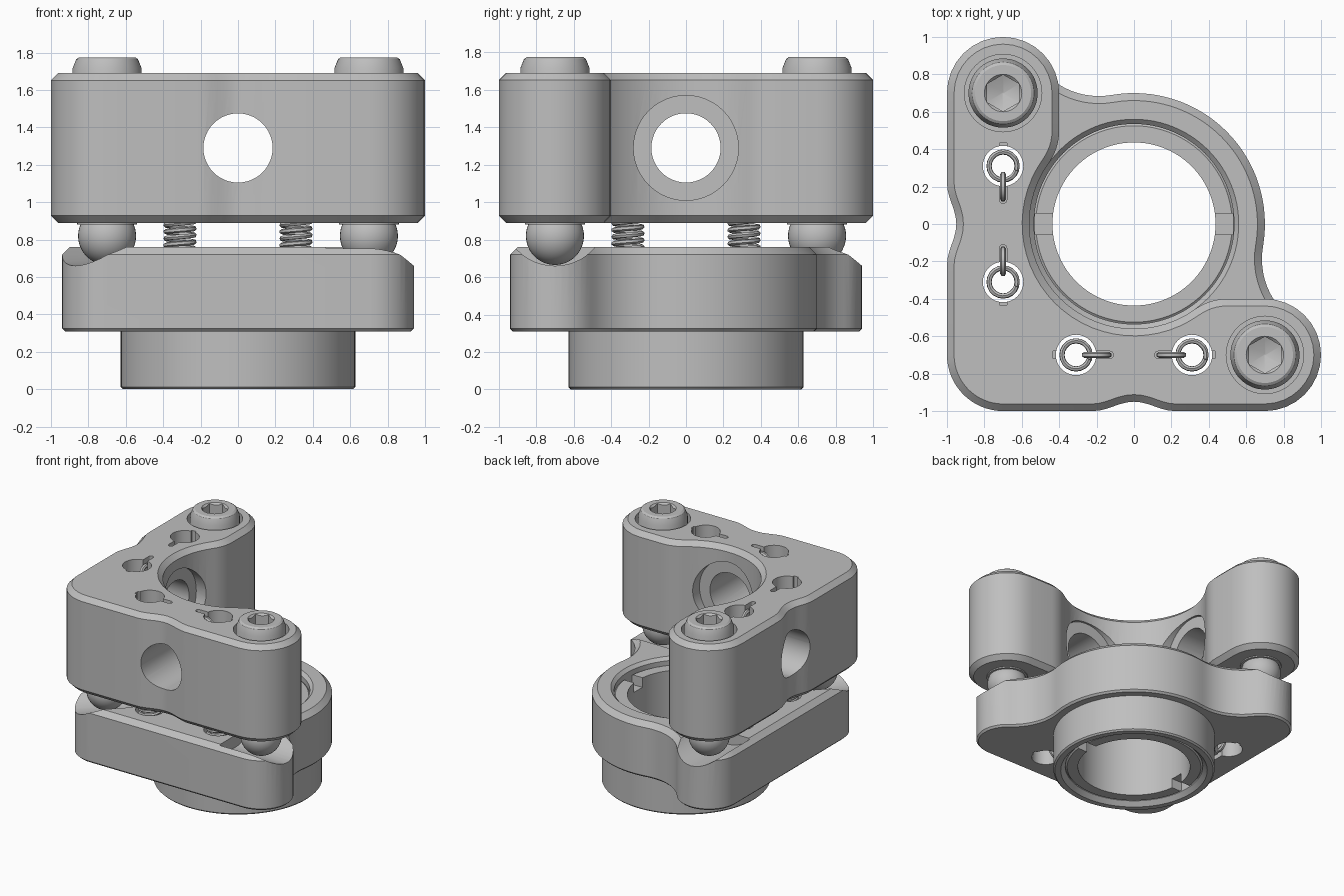
import bpy, bmesh, math
from math import pi, cos, sin
from mathutils import Matrix, Vector

if "Cube" in bpy.data.objects:
    bpy.data.objects.remove(bpy.data.objects["Cube"], do_unlink=True)

steel = bpy.data.materials.new("grey metal")
steel.use_nodes = True
GREY = (0.52, 0.52, 0.52, 1)
steel.diffuse_color = GREY
steel.node_tree.nodes["Principled BSDF"].inputs["Base Color"].default_value = GREY


def make(name, bm):
    bmesh.ops.recalc_face_normals(bm, faces=bm.faces)
    me = bpy.data.meshes.new(name)
    bm.to_mesh(me)
    bm.free()
    me.materials.append(steel)
    ob = bpy.data.objects.new(name, me)
    bpy.context.collection.objects.link(ob)
    return ob


def activate(ob):
    bpy.ops.object.select_all(action='DESELECT')
    ob.select_set(True)
    bpy.context.view_layer.objects.active = ob


def smooth(ob):
    activate(ob)
    bpy.ops.object.shade_smooth_by_angle(angle=math.radians(30))


def cut(ob, cutter):
    """Subtract a cutter, then delete it."""
    cutter.hide_render = True
    mod = ob.modifiers.new("cut", 'BOOLEAN')
    mod.operation, mod.solver, mod.object = 'DIFFERENCE', 'EXACT', cutter
    activate(ob)
    bpy.ops.object.modifier_apply(modifier=mod.name)
    bpy.data.objects.remove(cutter, do_unlink=True)


def lathe(name, profile, at=(0, 0), n=64, closed=False, turn=0):
    """Turn (radius, z) points about a vertical axis; caps open ends."""
    bm = bmesh.new()
    angles = [2 * pi * i / n + turn for i in range(n)]
    rings = [[bm.verts.new((at[0] + r * cos(a), at[1] + r * sin(a), z)) for a in angles]
             for r, z in profile]
    pairs = list(zip(rings, rings[1:]))
    if closed:
        pairs.append((rings[-1], rings[0]))
    else:
        bm.faces.new(rings[0])
        bm.faces.new(rings[-1])
    for a, b in pairs:
        for i in range(n):
            j = (i + 1) % n
            bm.faces.new((a[i], a[j], b[j], b[i]))
    return make(name, bm)


def rod(a, b, r, n=48):
    """Cylinder cutter between two points."""
    a, b = Vector(a), Vector(b)
    m = Matrix.Translation((a + b) / 2) @ (b - a).to_track_quat('Z', 'Y').to_matrix().to_4x4()
    bm = bmesh.new()
    bmesh.ops.create_cone(bm, cap_ends=True, segments=n, radius1=r, radius2=r,
                          depth=(b - a).length, matrix=m)
    return make("cutter", bm)


def box(lo, hi):
    lo, hi = Vector(lo), Vector(hi)
    bm = bmesh.new()
    bmesh.ops.create_cube(bm, size=1, matrix=Matrix.Translation((lo + hi) / 2)
                          @ Matrix.Diagonal((*(hi - lo), 1)))
    return make("cutter", bm)


def arc(c, r, a0, a1, n=16):
    return [(c[0] + r * cos(math.radians(a0 + (a1 - a0) * i / n)),
             c[1] + r * sin(math.radians(a0 + (a1 - a0) * i / n))) for i in range(n + 1)]


def angle(c, p):
    return math.degrees(math.atan2(p[1] - c[1], p[0] - c[0]))


def swap(pts):
    """Mirror a path across the x = y diagonal, reversing its order."""
    return [(y, x) for x, y in reversed(pts)]


def plate(name, pts, z0, z1, chamfer_low, chamfer_top):
    """Extruded outline with chamfered rims."""
    clean = [p for i, p in enumerate(pts) if math.dist(p, pts[i - 1]) > 0.004]
    bm = bmesh.new()
    face = bm.faces.new([bm.verts.new((x, y, z0)) for x, y in clean])
    ext = bmesh.ops.extrude_face_region(bm, geom=[face])
    bmesh.ops.translate(bm, vec=(0, 0, z1 - z0),
                        verts=[g for g in ext["geom"] if isinstance(g, bmesh.types.BMVert)])
    bmesh.ops.recalc_face_normals(bm, faces=bm.faces)
    for z, w in ((z0, chamfer_low), (z1, chamfer_top)):
        rim = [e for e in bm.edges if all(abs(v.co.z - z) < 1e-5 for v in e.verts)]
        bmesh.ops.bevel(bm, geom=rim, offset=w, segments=1, affect='EDGES', clamp_overlap=False)
    return make(name, bm)


P = 0.7                                   # offset of the three ball points
ARMS = ((P, -P), (-P, P))
SPRINGS = [((s * 0.31, -P), (-s, 0)) for s in (-1, 1)] + [((-P, s * 0.31), (0, -s)) for s in (-1, 1)]

# Upper plate: L shape with shallow outer dips and a round inner cutaway
dip = [(-0.22 + 0.44 * i / 12, -0.975 - 0.025 * cos(2 * pi * i / 12)) for i in range(13)]
fc = (0.5, -P)
t = angle((0, 0), fc)
half = dip + arc((P, -P), 0.3, -90, 90) + arc(fc, 0.3, 90, t + 180, 8) + arc((0, 0), 0.56, t, -135, 14)
upper = plate("upper_plate", arc((-P, -P), 0.3, 180, 270) + half + swap(half), 0.89, 1.69, 0.038, 0.038)

# Lower plate: round body blended into two arms
c = (1.084, -0.188)
t_arm, t_body = angle((P, -P), c), angle((0, 0), c)
half = arc((P, -P), 0.24, -90, t_arm) + arc(c, 0.4, t_arm + 180, t_body + 180, 12) \
    + arc((0, 0), 0.7, t_body, 45, 16)
lower = plate("lower_plate", arc((-P, -P), 0.24, 180, 270) + half + swap(half), 0.31, 0.76, 0.015, 0.04)
cut(lower, lathe("cutter", [(0.535, 0.2), (0.535, 0.735), (0.57, 0.77)], n=96))

# Side ports with a shallow flat recess on the inner side
cut(upper, rod((0, -1.2, 1.29), (0, -0.3, 1.29), 0.185))
cut(upper, rod((0, -0.575, 1.29), (0, -0.2, 1.29), 0.28))
cut(upper, rod((-1.2, 0, 1.29), (-0.3, 0, 1.29), 0.185))
cut(upper, rod((-0.575, 0, 1.29), (-0.2, 0, 1.29), 0.28))

# Spring holes and round-ended anchor slots
for (x, y), (dx, dy) in SPRINGS:
    for ob, z0, z1, s0, s1 in ((upper, 0.8, 1.8, 1.5, 1.8), (lower, 0.2, 0.85, 0.2, 0.45)):
        cut(ob, rod((x, y, z0), (x, y, z1), 0.108, 32))
        tip = (x + 0.18 * dx, y + 0.18 * dy)
        (ax, bx), (ay, by) = [sorted(v) for v in zip((x - 0.122 * dx, y - 0.122 * dy), tip)]
        wx, wy = 0.02 * abs(dy), 0.02 * abs(dx)
        cut(ob, box((ax - wx, ay - wy, s0), (bx + wx, by + wy, s1)))
        cut(ob, rod((*tip, s0), (*tip, s1), 0.02, 16))

# Grooves that seat the balls
GZ = 0.94
cut(lower, rod((0.47, -P, GZ), (1.1, -P, GZ), 0.28))
cut(lower, rod((-P, 0.47, GZ), (-P, 1.1, GZ), 0.28))
cut(lower, rod((-0.53, -0.53, GZ), (-1.1, -1.1, GZ), 0.28))

# Recesses around the screw heads
for x, y in ARMS:
    cut(upper, rod((x, y, 1.55), (x, y, 1.8), 0.207))
smooth(upper)
smooth(lower)

# Base tube and the inner sleeve with spanner slots
smooth(lathe("base_tube", [(0.57, 0), (0.615, 0), (0.627, 0.012), (0.627, 0.32), (0.535, 0.32), (0.535, 0.035)],
             n=96, closed=True))
sleeve = lathe("inner_sleeve", [(0.436, 0.03), (0.52, 0.03), (0.537, 0.05), (0.537, 0.69), (0.525, 0.7), (0.436, 0.7)],
               n=96, closed=True)
for z0, z1 in ((0, 0.11), (0.62, 0.8)):
    cut(sleeve, box((-0.53, -0.055, z0), (0.53, 0.055, z1)))
smooth(sleeve)

# Adjuster screws with hex sockets
for i, (x, y) in enumerate(ARMS):
    screw = lathe(f"adjuster_screw_{i + 1}",
                  [(0.11, 0.82), (0.11, 1.53), (0.185, 1.53), (0.185, 1.715), (0.165, 1.765), (0.15, 1.775)], (x, y))
    cut(screw, lathe("cutter", [(0.005, 1.62), (0.098, 1.66), (0.098, 1.8)], (x, y), 6, turn=pi / 6))
    cut(screw, lathe("cutter", [(0.08, 1.755), (0.11, 1.785)], (x, y), 32))
    smooth(screw)

# Balls, their collars, and the fixed pivot post
for i, (x, y) in enumerate(ARMS + ((-P, -P),)):
    bm = bmesh.new()
    bmesh.ops.create_uvsphere(bm, u_segments=40, v_segments=24, radius=0.155,
                              matrix=Matrix.Translation((x, y, 0.82)))
    smooth(make(f"ball_{i + 1}", bm))
    smooth(lathe(f"ball_collar_{i + 1}", [(0.16, 0.88), (0.16, 0.93)], (x, y)))
smooth(lathe("pivot_post", [(0.11, 0.82), (0.11, 1.0)], (-P, -P)))


def wire(name, pts, r, cyclic=False):
    cu = bpy.data.curves.new(name, 'CURVE')
    cu.dimensions = '3D'
    cu.bevel_depth, cu.bevel_resolution, cu.use_fill_caps = r, 1, True
    sp = cu.splines.new('POLY')
    sp.points.add(len(pts) - 1)
    for p, co in zip(sp.points, pts):
        p.co = (*co, 1)
    sp.use_cyclic_u = cyclic
    cu.materials.append(steel)
    ob = bpy.data.objects.new(name, cu)
    bpy.context.collection.objects.link(ob)
    activate(ob)
    bpy.ops.object.convert(target='MESH')
    smooth(bpy.context.view_layer.objects.active)


# Coil springs with a standing hook at each end
for i, ((x, y), (dx, dy)) in enumerate(SPRINGS):
    wire(f"spring_{i + 1}", [(x + 0.075 * cos(pi * k / 10), y + 0.075 * sin(pi * k / 10), 0.5 + 0.0018 * k)
                             for k in range(500)], 0.014)
    for end, z in (("upper", 1.58), ("lower", 0.42)):
        wire(f"{end}_hook_{i + 1}", [(x + dx * (0.11 + 0.065 * cos(pi * k / 12)),
                                      y + dy * (0.11 + 0.065 * cos(pi * k / 12)),
                                      z + 0.065 * sin(pi * k / 12)) for k in range(24)], 0.016, True)
